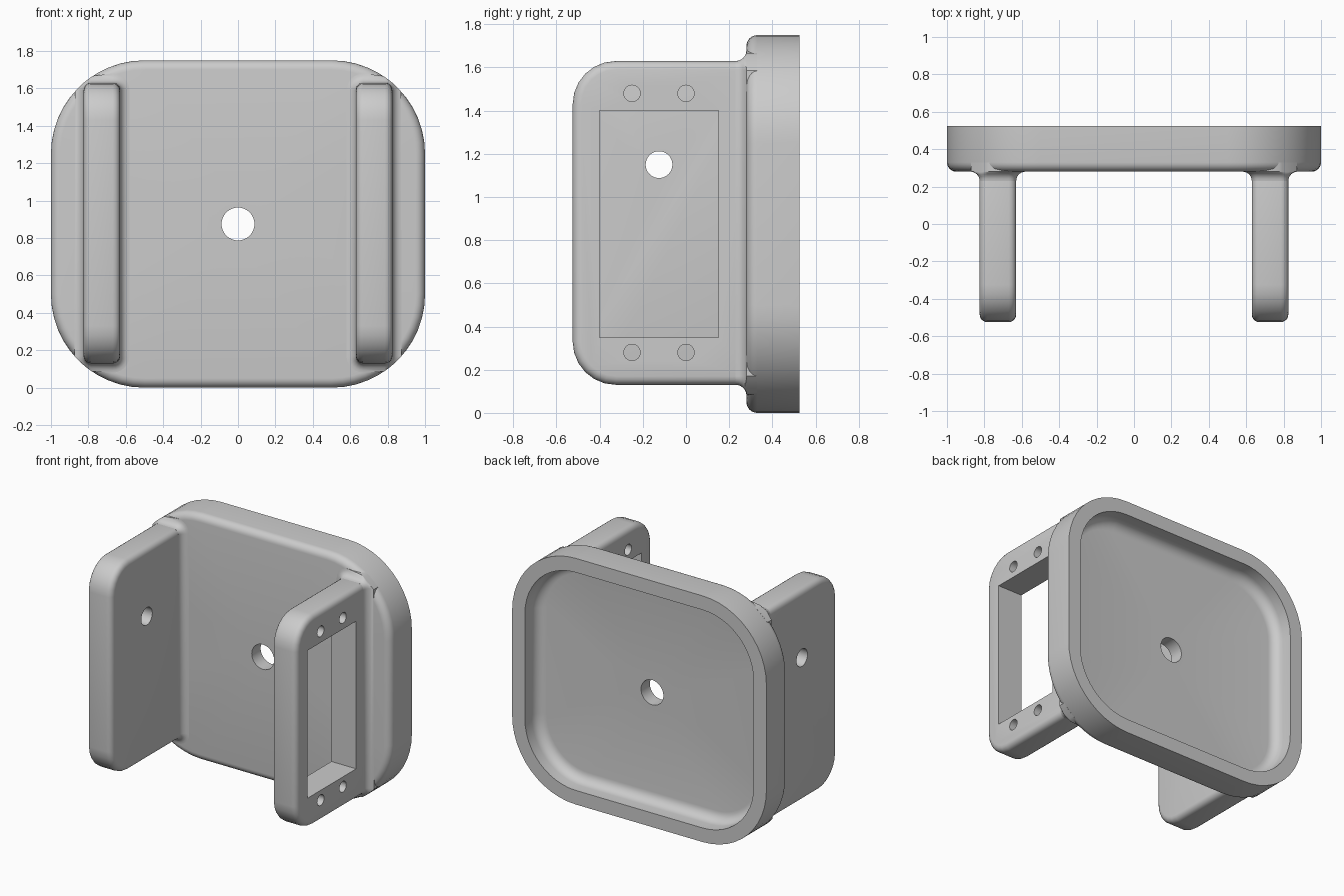
import bpy, bmesh, math
from math import pi, sin, cos
from mathutils import Vector

if "Cube" in bpy.data.objects:
    bpy.data.objects.remove(bpy.data.objects["Cube"])

CZ = 0.875            # height of the plate centre
R = 0.5               # plate corner radius


def rounded(cx, cz, hw, hh, r, n=12):
    """Rounded rectangle outline in XZ (a circle when hw = hh = r)."""
    pts = []
    for k, (sx, sz) in enumerate([(1, 1), (-1, 1), (-1, -1), (1, -1)]):
        for i in range(n + 1):
            a = (k + i / n) * pi / 2
            pts.append((cx + sx * (hw - r) + r * cos(a), cz + sz * (hh - r) + r * sin(a)))
    return pts


def make_object(name, bm):
    bmesh.ops.remove_doubles(bm, verts=bm.verts, dist=1e-5)
    bmesh.ops.recalc_face_normals(bm, faces=bm.faces)
    me = bpy.data.meshes.new(name)
    bm.to_mesh(me)
    bm.free()
    ob = bpy.data.objects.new(name, me)
    bpy.context.collection.objects.link(ob)
    return ob


def loft(name, rings, closed=False):
    """Skin rings of (y, outline); either capped or closed back onto the first."""
    bm = bmesh.new()
    vr = [[bm.verts.new((x, y, z)) for x, z in o] for y, o in rings]
    n = len(vr[0])
    for a, b in zip(vr, vr[1:] + ([vr[0]] if closed else [])):
        for i in range(n):
            j = (i + 1) % n
            bm.faces.new((a[i], a[j], b[j], b[i]))
    if not closed:
        bm.faces.new(vr[0])
        bm.faces.new(vr[-1])
    return make_object(name, bm)


def extrude_x(name, outline, x0, x1):
    bm = bmesh.new()
    f = bm.faces.new([bm.verts.new((x0, y, z)) for y, z in outline])
    g = bmesh.ops.extrude_face_region(bm, geom=[f])
    bmesh.ops.translate(bm, vec=(x1 - x0, 0, 0),
                        verts=[v for v in g["geom"] if isinstance(v, bmesh.types.BMVert)])
    return make_object(name, bm)


def circle(cy, cz, r, n=32):
    return [(cy + r * cos(2 * pi * i / n), cz + r * sin(2 * pi * i / n)) for i in range(n)]


def finish(ob, cutters=()):
    """Apply modifiers and cuts, then smooth."""
    bpy.ops.object.select_all(action='DESELECT')
    bpy.context.view_layer.objects.active = ob
    ob.select_set(True)
    for c in cutters:
        m = ob.modifiers.new("cut", 'BOOLEAN')
        m.operation, m.solver, m.object = 'DIFFERENCE', 'EXACT', c
    for m in list(ob.modifiers):
        bpy.ops.object.modifier_apply(modifier=m.name)
    for c in cutters:
        bpy.data.objects.remove(c)
    bpy.ops.object.shade_smooth_by_angle(angle=math.radians(35))


# Back plate: a shallow cup open to the rear, with a centre hole
def plate_ring(inset):
    return rounded(0, CZ, 1 - inset, CZ - inset, R - inset)


hole = rounded(0, CZ, 0.088, 0.088, 0.088)
arc = [i / 6 * pi / 2 for i in range(7)]
b, w, f = 0.05, 0.1, 0.07          # outer round, wall, inner fillet
rings = [(0.28, hole)]
rings += [(0.28 + b - b * cos(a), plate_ring(b - b * sin(a))) for a in arc]
rings += [(0.525, plate_ring(0)), (0.525, plate_ring(w))]
rings += [(0.38 + f - f * sin(a), plate_ring(w + f - f * cos(a))) for a in arc]
rings += [(0.38, hole)]
finish(loft("back_plate", rings, closed=True))


# Keep the arm root fillets inside the plate's rounded corners
def clamp(p):
    c = Vector((math.copysign(1 - R, p[0]), CZ + math.copysign(CZ - R, p[1] - CZ)))
    d = Vector(p) - c
    if d.x * p[0] > 0 and d.y * (p[1] - CZ) > 0 and d.length > R:
        return tuple(c + d.normalized() * R)
    return p


# Side arms with rounded front corners and soft edges
ra = 0.2
front = [(-0.525 + ra - ra * sin(a), 1.63 - ra + ra * cos(a)) for a in arc]
front += [(-0.525 + ra - ra * cos(a), 0.13 + ra - ra * sin(a)) for a in arc]
profile = [(0.36, 1.63)] + front + [(0.36, 0.13)]

for side, name in ((1, "right"), (-1, "left")):
    arm = extrude_x(name + "_arm", profile, side * 0.63, side * 0.825)
    m = arm.modifiers.new("soft", 'BEVEL')
    m.width, m.segments, m.limit_method = 0.04, 4, 'ANGLE'
    if side > 0:   # window and four screw holes
        shapes = [[(-0.4, 0.35), (0.15, 0.35), (0.15, 1.4), (-0.4, 1.4)]]
        shapes += [circle(y, z, 0.038) for y in (-0.25, 0) for z in (0.28, 1.48)]
    else:          # single pivot hole
        shapes = [circle(-0.125, 1.15, 0.062)]
    finish(arm, [extrude_x("cutter", s, side * 0.5, side * 0.95) for s in shapes])

    # Flared fillet where the arm meets the plate
    flare = []
    for a in arc:
        o = 0.05 * (1 - cos(a))
        ring = rounded(side * 0.7275, 0.88, 0.0975 + o, 0.75 + o, 0.04 + o, 6)
        flare.append((0.23 + 0.05 * sin(a), [clamp(p) for p in ring]))
    flare.append((0.33, flare[-1][1]))
    finish(loft(name + "_arm_fillet", flare))
